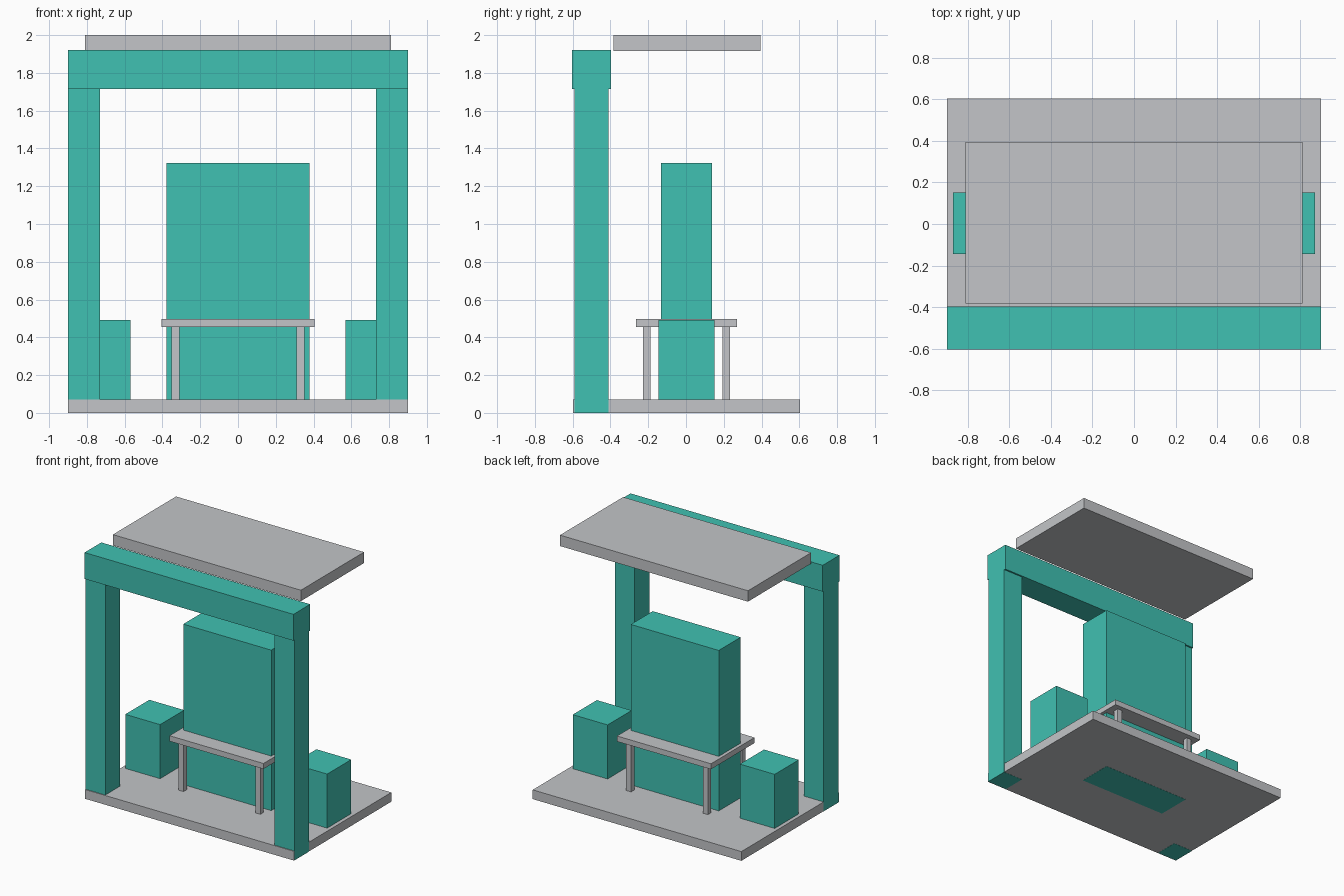
import bpy
import bmesh
from mathutils import Vector

default = bpy.data.objects.get("Cube")
if default:
    bpy.data.objects.remove(default, do_unlink=True)


def make_material(name, colour):
    mat = bpy.data.materials.new(name)
    mat.use_nodes = True
    mat.diffuse_color = colour
    mat.node_tree.nodes["Principled BSDF"].inputs["Base Color"].default_value = colour
    return mat


teal = make_material("teal", (0.051, 0.533, 0.445, 1))
grey = make_material("light grey", (0.546, 0.558, 0.578, 1))


def box(name, mat, x, y, z):
    """Box spanning the given (low, high) range on each axis."""
    low, high = (Vector(corner) for corner in zip(x, y, z))
    bm = bmesh.new()
    bmesh.ops.create_cube(bm, size=1)
    bmesh.ops.scale(bm, vec=high - low, verts=bm.verts)
    mesh = bpy.data.meshes.new(name)
    bm.to_mesh(mesh)
    bm.free()
    mesh.materials.append(mat)
    obj = bpy.data.objects.new(name, mesh)
    obj.location = (low + high) / 2
    bpy.context.collection.objects.link(obj)
    return obj


def box_pair(name, mat, x, y, z):
    """Matching boxes on the left (+x) and right (-x)."""
    box("left_" + name, mat, x, y, z)
    box("right_" + name, mat, (-x[1], -x[0]), y, z)


MID = 0.003       # centre line of the booth, front to back
FLOOR = 0.072     # top of the base


def depth(half):
    return (MID - half, MID + half)


# Base and floating roof panel
box("base", grey, (-0.899, 0.899), depth(0.6), (0, FLOOR))
box("roof_panel", grey, (-0.81, 0.81), (-0.383, 0.394), (1.915, 2.0))

# Front gateway; posts run through the base
box_pair("post", teal, (0.73, 0.9), (-0.591, -0.41), (-0.001, 1.715))
box("beam", teal, (-0.9, 0.9), (-0.603, -0.397), (1.715, 1.92))

# Central tower, also running through the base
box("central_tower", teal, (-0.379, 0.379), depth(0.135), (-0.001, 1.322))

# Side blocks
box_pair("side_block", teal, (0.57, 0.87), depth(0.148), (FLOOR, 0.493))

# Table around the tower
box("table_top", grey, (-0.405, 0.405), depth(0.268), (0.454, 0.497))
for side, y in (("front", -0.207), ("back", 0.213)):
    box_pair(side + "_table_leg", grey, (0.31, 0.352),
             (y - 0.02, y + 0.02), (FLOOR, 0.454))
